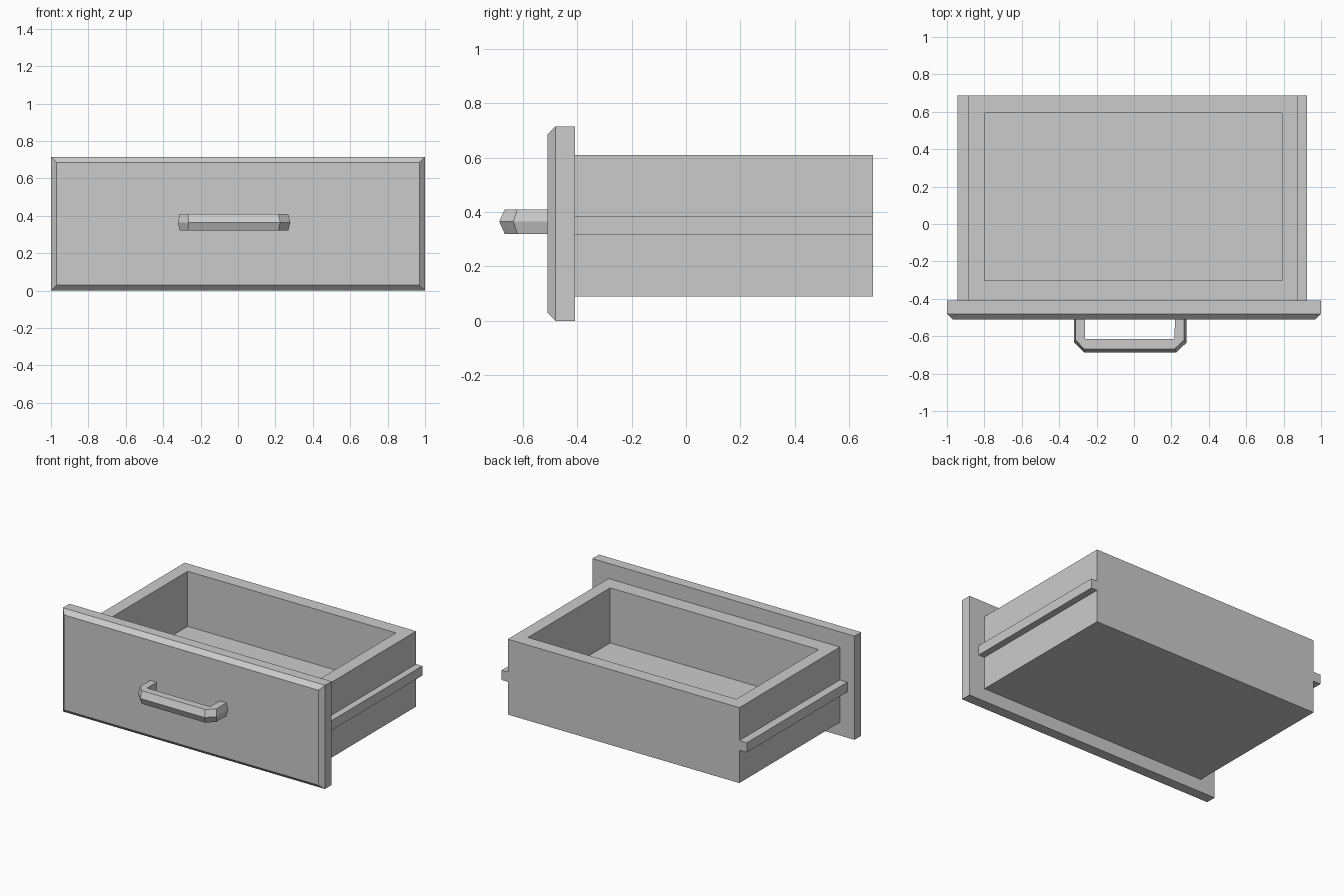
import bpy
import bmesh

# Remove the default cube
if "Cube" in bpy.data.objects:
    bpy.data.objects.remove(bpy.data.objects["Cube"], do_unlink=True)

# One plain grey for the whole drawer
grey = bpy.data.materials.new("plain_grey")
grey.use_nodes = True
COLOUR = (0.6, 0.6, 0.6, 1)
grey.diffuse_color = COLOUR
grey.node_tree.nodes["Principled BSDF"].inputs["Base Color"].default_value = COLOUR


def loft(name, rings):
    """Bridge closed rings of equal length and cap both ends."""
    bm = bmesh.new()
    loops = [[bm.verts.new(p) for p in ring] for ring in rings]
    for a, b in zip(loops, loops[1:]):
        for i in range(len(a)):
            j = (i + 1) % len(a)
            bm.faces.new((a[i], a[j], b[j], b[i]))
    bm.faces.new(loops[0][::-1])
    bm.faces.new(loops[-1])
    bmesh.ops.remove_doubles(bm, verts=bm.verts, dist=0.0001)
    bmesh.ops.recalc_face_normals(bm, faces=bm.faces)
    mesh = bpy.data.meshes.new(name)
    bm.to_mesh(mesh)
    bm.free()
    mesh.materials.append(grey)
    obj = bpy.data.objects.new(name, mesh)
    bpy.context.collection.objects.link(obj)
    return obj


def flat_ring(x0, x1, y0, y1, z):
    return [(x0, y0, z), (x1, y0, z), (x1, y1, z), (x0, y1, z)]


def upright_ring(x0, x1, z0, z1, y):
    return [(x0, y, z0), (x1, y, z0), (x1, y, z1), (x0, y, z1)]


# Front panel with a chamfered face
HEIGHT, CHAMFER = 0.715, 0.03
loft("front_panel", [
    upright_ring(-1, 1, 0, HEIGHT, -0.408),
    upright_ring(-1, 1, 0, HEIGHT, -0.48),
    upright_ring(CHAMFER - 1, 1 - CHAMFER, CHAMFER, HEIGHT - CHAMFER, -0.51),
])

# Open tray: outer walls, rim, inner walls and raised floor
outer = (-0.888, 0.878, -0.408, 0.687)
inner = (-0.8, 0.79, -0.302, 0.594)
loft("drawer_tray", [
    flat_ring(*outer, 0.09),
    flat_ring(*outer, 0.61),
    flat_ring(*inner, 0.61),
    flat_ring(*inner, 0.23),
])

# Slide runners along both sides
for name, x0, x1 in (("left_runner", 0.878, 0.925), ("right_runner", -0.945, -0.888)):
    loft(name, [flat_ring(x0, x1, -0.408, 0.687, z) for z in (0.316, 0.383)])

# Handle: five-sided section swept round a bracket path
ridge = [(-0.322, -0.51), (-0.322, -0.63), (-0.265, -0.687),
         (0.225, -0.687), (0.28, -0.635), (0.28, -0.51)]
edge = [(-0.312, -0.51), (-0.312, -0.62), (-0.267, -0.667),
        (0.217, -0.667), (0.268, -0.62), (0.268, -0.51)]
inside = [(-0.263, -0.51), (-0.263, -0.615), (-0.263, -0.615),
          (0.215, -0.615), (0.215, -0.615), (0.22, -0.51)]
TOP, MID, LOW = 0.41, 0.365, 0.32
loft("handle", [
    [(*r, MID), (*e, TOP), (*i, TOP), (*i, LOW), (*e, LOW)]
    for r, e, i in zip(ridge, edge, inside)
])
